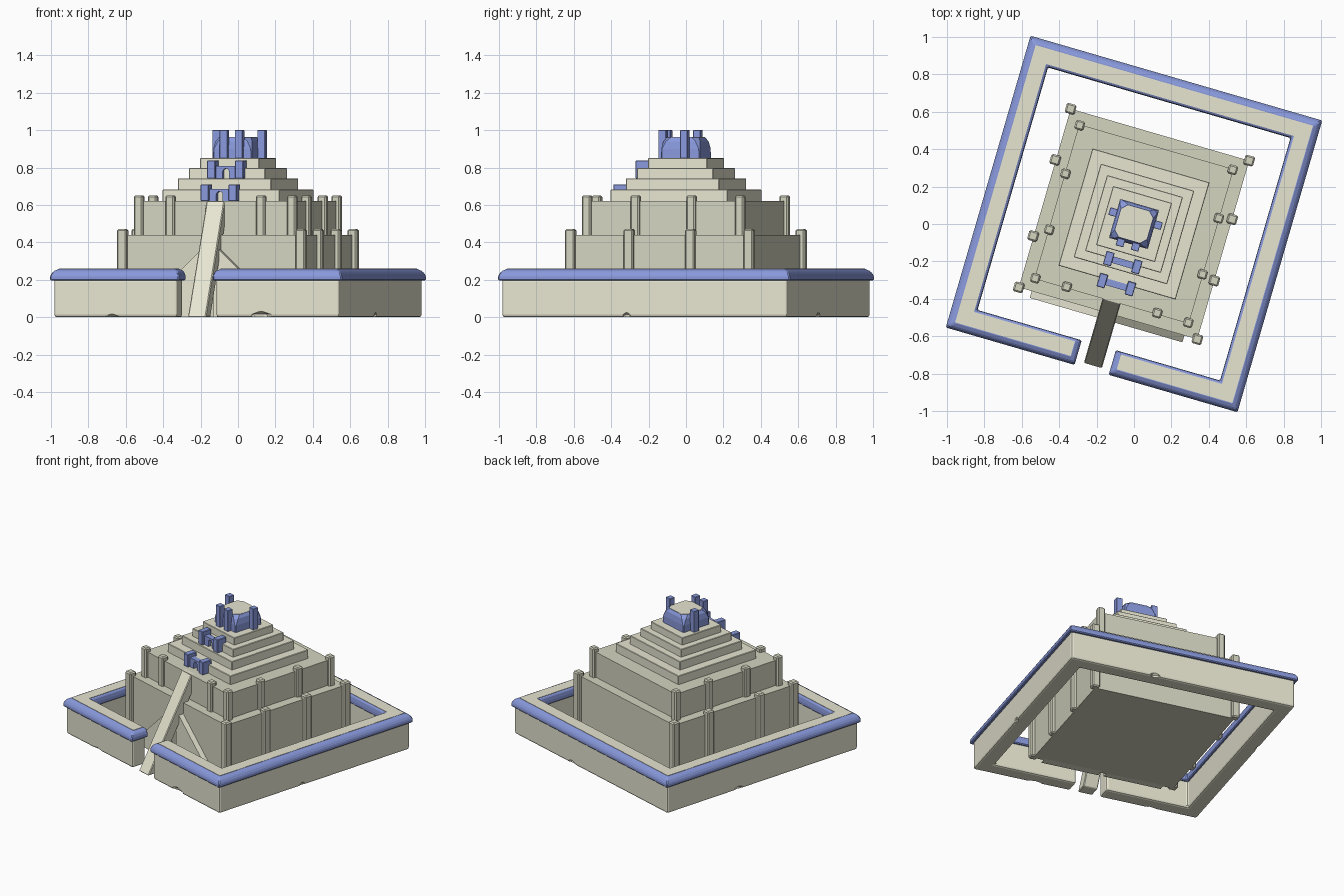
import bpy, bmesh, math
from mathutils import Vector

if "Cube" in bpy.data.objects:
    bpy.data.objects.remove(bpy.data.objects["Cube"])

ANGLE = math.radians(-16.2)   # the whole building is turned on the grid


def material(name, rgb):
    m = bpy.data.materials.new(name)
    m.diffuse_color = (*rgb, 1)
    m.use_nodes = True
    m.node_tree.nodes["Principled BSDF"].inputs["Base Color"].default_value = m.diffuse_color
    return m


SAND = material("sand", (0.80, 0.79, 0.64))
STONE = material("stone", (0.66, 0.66, 0.53))
BLUE = material("blue", (0.25, 0.32, 0.72))


def finish(name, bm, mat, bevel=0, segments=1):
    bmesh.ops.recalc_face_normals(bm, faces=bm.faces[:])
    me = bpy.data.meshes.new(name)
    bm.to_mesh(me)
    bm.free()
    me.materials.append(mat)
    ob = bpy.data.objects.new(name, me)
    bpy.context.collection.objects.link(ob)
    ob.rotation_euler.z = ANGLE
    if bevel:
        b = ob.modifiers.new("worn_edges", 'BEVEL')
        b.width, b.segments, b.limit_method = bevel, segments, 'ANGLE'
    return ob


def loft(name, rings, mat, bevel=0, segments=1):
    """Closed solid through rings with equal point counts."""
    bm = bmesh.new()
    vs = [[bm.verts.new(p) for p in r] for r in rings]
    n = len(vs[0])
    for a, b in zip(vs, vs[1:]):
        for i in range(n):
            bm.faces.new((a[i], a[(i + 1) % n], b[(i + 1) % n], b[i]))
    bm.faces.new(vs[0][::-1])
    bm.faces.new(vs[-1])
    return finish(name, bm, mat, bevel, segments)


def box(name, x0, x1, y0, y1, z0, z1, mat, bevel=0):
    pts = [(x0, y0), (x1, y0), (x1, y1), (x0, y1)]
    return loft(name, [[(x, y, z) for x, y in pts] for z in (z0, z1)], mat, bevel)


def block(name, half, z0, z1, mat, bevel=0):
    return box(name, -half, half, -half, half, z0, z1, mat, bevel)


def pillar(name, x, y, z0, z1, size, mat, bevel=0.008):
    h = size / 2
    return box(name, x - h, x + h, y - h, y + h, z0, z1, mat, bevel)


def wall_ring(o, i, g, z):
    """C-shaped wall outline: outer half, inner half, half gate gap."""
    return [(x, y, z) for x, y in ((g, -o), (o, -o), (o, o), (-o, o), (-o, -o), (-g, -o),
                                   (-g, -i), (-i, -i), (-i, i), (i, i), (i, -i), (g, -i))]


# Enclosure wall with a gate gap, blue coping and sand top strip
wall = loft("enclosure_wall", [wall_ring(.795, .688, .107, z) for z in (0, .205)], SAND, .014, 2)
coping = loft("wall_coping", [wall_ring(.812, .675, .095, .195), wall_ring(.812, .675, .095, .222),
                              wall_ring(.798, .678, .102, .245), wall_ring(.776, .685, .125, .257)],
              BLUE, .006)
loft("wall_top_strip", [wall_ring(.772, .69, .128, z) for z in (.24, .259)], SAND)


# Chips worn out of the wall foot and the coping
def chip(target, spots):
    bm = bmesh.new()
    for x, y, z, r, s in spots:
        made = bmesh.ops.create_icosphere(bm, subdivisions=1, radius=r)
        for v in made["verts"]:
            along_x = abs(y) > abs(x)
            v.co = Vector((v.co.x * (s if along_x else 1), v.co.y * (1 if along_x else s), v.co.z))
            v.co += Vector((x, y, z))
    cutter = finish("chip_cutter", bm, SAND)
    mod = target.modifiers.new("chips", 'BOOLEAN')
    mod.operation, mod.object, mod.solver = 'DIFFERENCE', cutter, 'EXACT'
    bpy.context.view_layer.objects.active = target
    for m in list(target.modifiers):
        bpy.ops.object.modifier_apply(modifier=m.name)
    bpy.data.objects.remove(cutter)


chip(wall, [(.36, -.80, 0, .035, 2), (.803, -.1, 0, .03, 1), (-.47, -.80, -.01, .03, 2),
            (-.803, .2, 0, .03, 1.5), (.2, .803, 0, .03, 1.5)])

# Two big terraces
block("lower_terrace", .497, 0, .44, STONE)
block("middle_terrace", .43, .43, .62, STONE)

# Buttress pillars on the terraces
low = [(sx * .497, sy * .497) for sx in (-1, 1) for sy in (-1, 1)]
low += [(-.5, .212), (-.5, -.212), (.497, .171), (.497, -.171)]
for x, y in low:
    pillar("lower_buttress", x, y, 0, .47, .054, STONE)
mid = [(sx * .426, sy * .426) for sx in (-1, 1) for sy in (-1, 1)]
mid += [(sx * .427, sy * .156) for sx in (-1, 1) for sy in (-1, 1)]
mid += [(-.252, -.423), (.252, -.423)]
for x, y in mid:
    pillar("middle_buttress", x, y, .43, .65, .05, STONE)

# Stepped upper tiers
for half, z0, z1 in ((.326, .61, .682), (.26, .67, .742), (.211, .73, .798), (.164, .79, .85)):
    block("upper_tier", half, z0, z1, SAND, .003)

# Steep central stair and two side stairs against the front
profile = [(-.79, 0), (-.43, .62), (-.395, .62), (-.395, .54), (-.70, 0)]
loft("central_stair", [[(x, y, z) for y, z in profile] for x in (-.05, .05)], SAND, .005)
for s in (-1, 1):
    tri = [(.425 * s, 0), (.02 * s, .39), (.02 * s, 0)]
    loft("side_stair", [[(x, y, z) for x, z in tri] for y in (-.535, -.48)], SAND)


# Blue stair gates with arched doorways
def gate(y, z0, z1):
    for s in (-1, 1):
        box("gate_post", s * .078 - .022, s * .078 + .022, y - .037, y + .037, z0, z1, BLUE, .003)
    arch = [(.018 * math.cos(a), .035 + .018 * math.sin(a)) for a in
            (math.pi * k / 6 for k in range(7))]
    outline = [(-.06, 0), (-.018, 0)] + arch[::-1] + [(.018, 0), (.06, 0), (.06, .066), (-.06, .066)]
    loft("gate_arch", [[(x, yy, z0 + z) for x, z in outline] for yy in (y - .018, y + .018)], BLUE)


gate(-.338, .62, .71)
gate(-.215, .742, .838)

# Blue shrine on the summit with sand roof and pillars
def octagon(h, c, z):
    return [(x, y, z) for x, y in ((h, -h + c), (h, h - c), (h - c, h), (-h + c, h),
                                   (-h, h - c), (-h, -h + c), (-h + c, -h), (h - c, -h))]


loft("shrine", [octagon(.108, .004, .84), octagon(.108, .006, .90),
                octagon(.102, .02, .94), octagon(.09, .03, .96)], BLUE)
loft("shrine_roof", [octagon(.088, .03, z) for z in (.95, .962)], SAND)
for x, y in ((-.125, .03), (.125, .03), (-.042, -.115), (.042, -.115)):
    pillar("shrine_pillar", x, y, .84, 1.0, .042, BLUE, .002)
